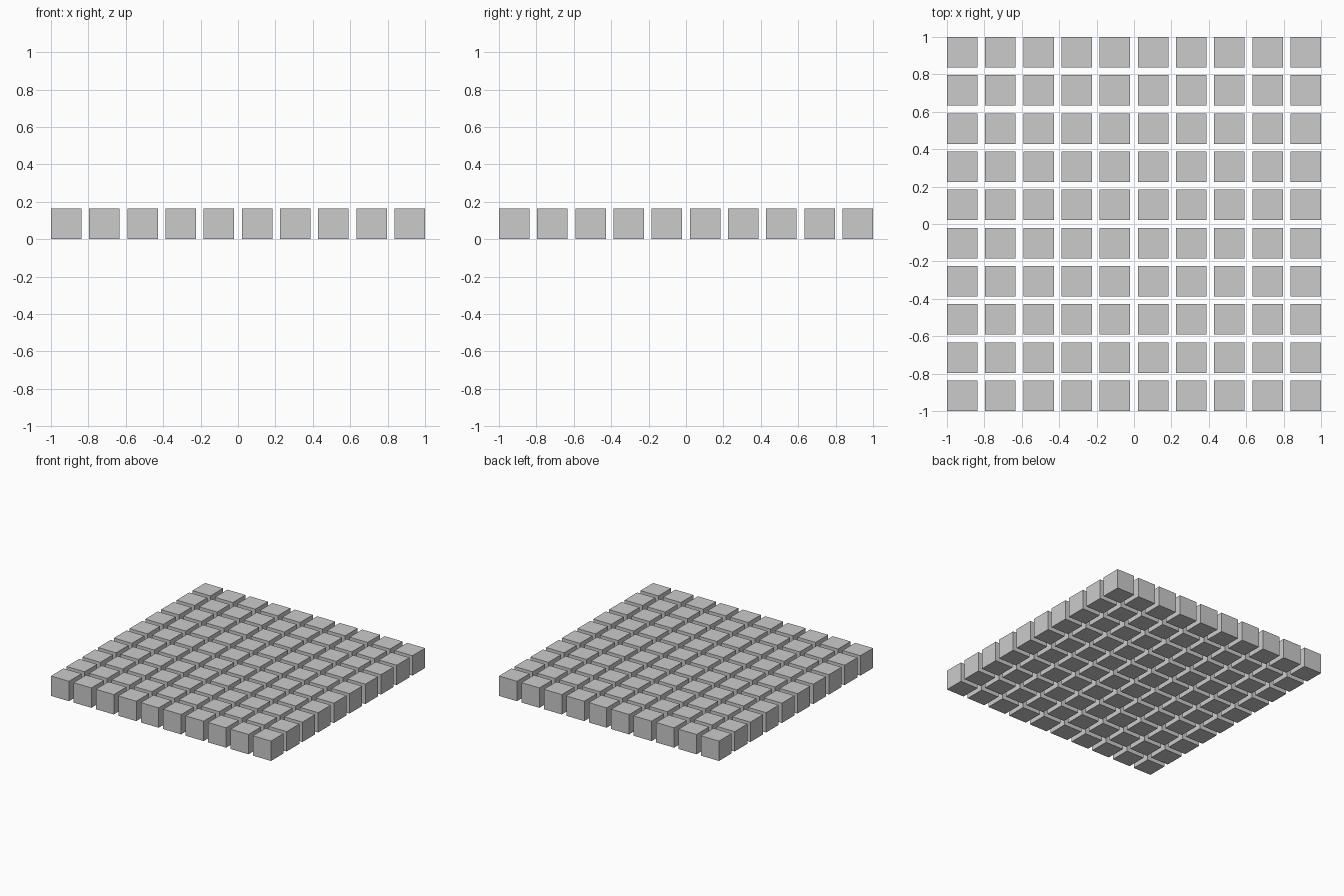
import bpy, bmesh

if "Cube" in bpy.data.objects:
    bpy.data.objects.remove(bpy.data.objects["Cube"])

COUNT = 10
PITCH = 2 / (COUNT - 1 + 0.8)   # spacing between cube centres
SIZE = 0.8 * PITCH              # cube edge, leaving a narrow gap

# One cube mesh shared by every tile, with its base at z = 0
mesh = bpy.data.meshes.new("cube_tile")
bm = bmesh.new()
bmesh.ops.create_cube(bm, size=SIZE)
bmesh.ops.translate(bm, verts=bm.verts, vec=(0, 0, SIZE / 2))
bm.to_mesh(mesh)
bm.free()

# Square grid of separate cubes
half = (COUNT - 1) / 2
for row in range(COUNT):
    for col in range(COUNT):
        tile = bpy.data.objects.new(f"cube_row{row}_col{col}", mesh)
        tile.location = ((col - half) * PITCH, (row - half) * PITCH, 0)
        bpy.context.collection.objects.link(tile)
